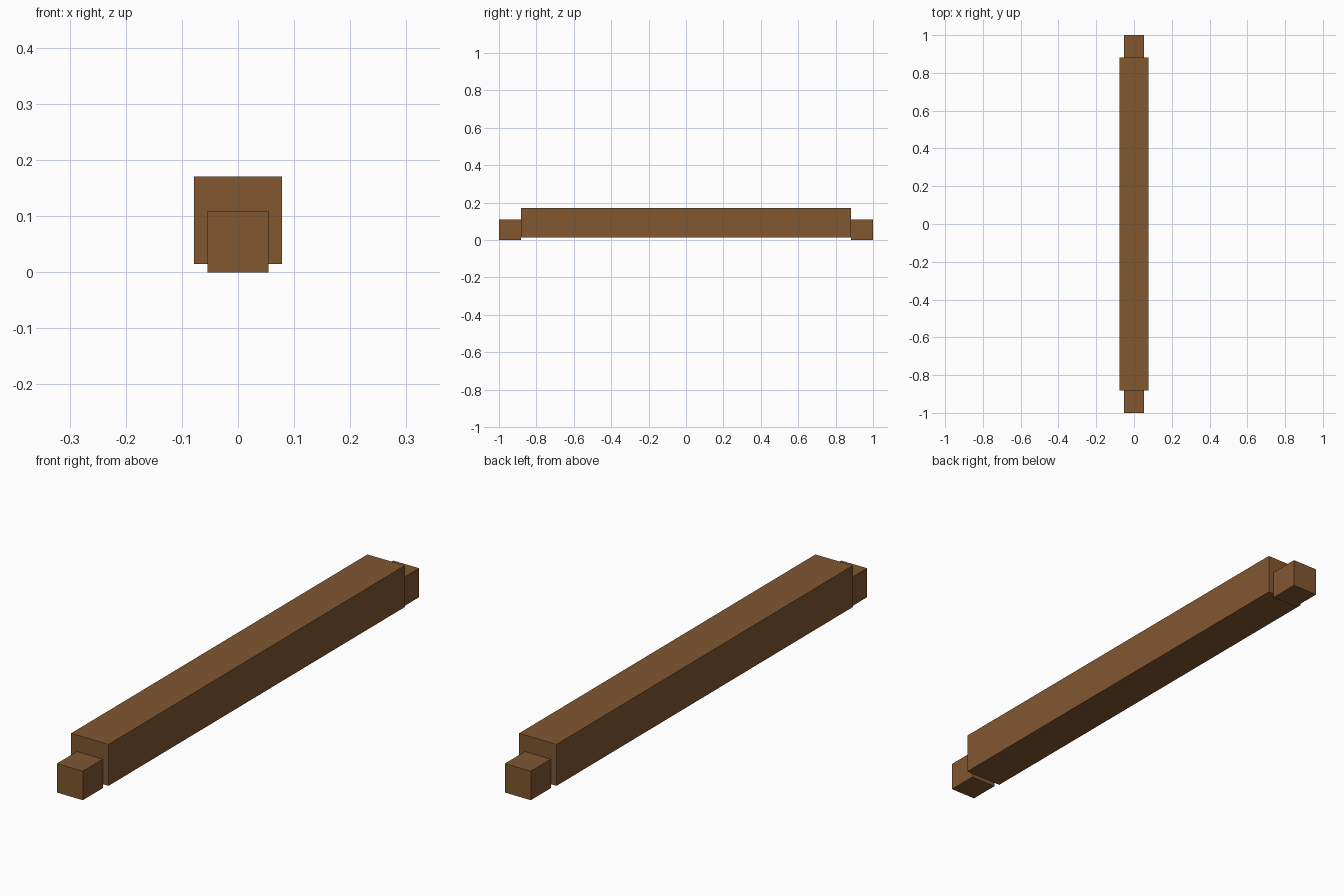
import bpy

if "Cube" in bpy.data.objects:
    bpy.data.objects.remove(bpy.data.objects["Cube"])

wood = bpy.data.materials.new("brown_wood")
wood.diffuse_color = (0.22, 0.095, 0.03, 1)
wood.use_nodes = True
wood.node_tree.nodes["Principled BSDF"].inputs["Base Color"].default_value = wood.diffuse_color


def box(name, x0, x1, y0, y1, z0, z1):
    """Axis-aligned box from its extents."""
    bpy.ops.mesh.primitive_cube_add(
        size=1, location=((x0 + x1) / 2, (y0 + y1) / 2, (z0 + z1) / 2))
    ob = bpy.context.object
    ob.name = name
    ob.scale = (x1 - x0, y1 - y0, z1 - z0)
    bpy.ops.object.transform_apply(location=False, rotation=False, scale=True)
    ob.data.materials.append(wood)
    return ob


BEAM_END = 0.881

# Main square beam
box("beam", -0.078, 0.078, -BEAM_END, BEAM_END, 0.015, 0.171)

# Smaller end blocks, hanging slightly below the beam
box("front_end_block", -0.054, 0.054, -1.0, -BEAM_END, 0.0, 0.109)
box("back_end_block", -0.054, 0.054, BEAM_END, 1.0, 0.0, 0.109)
